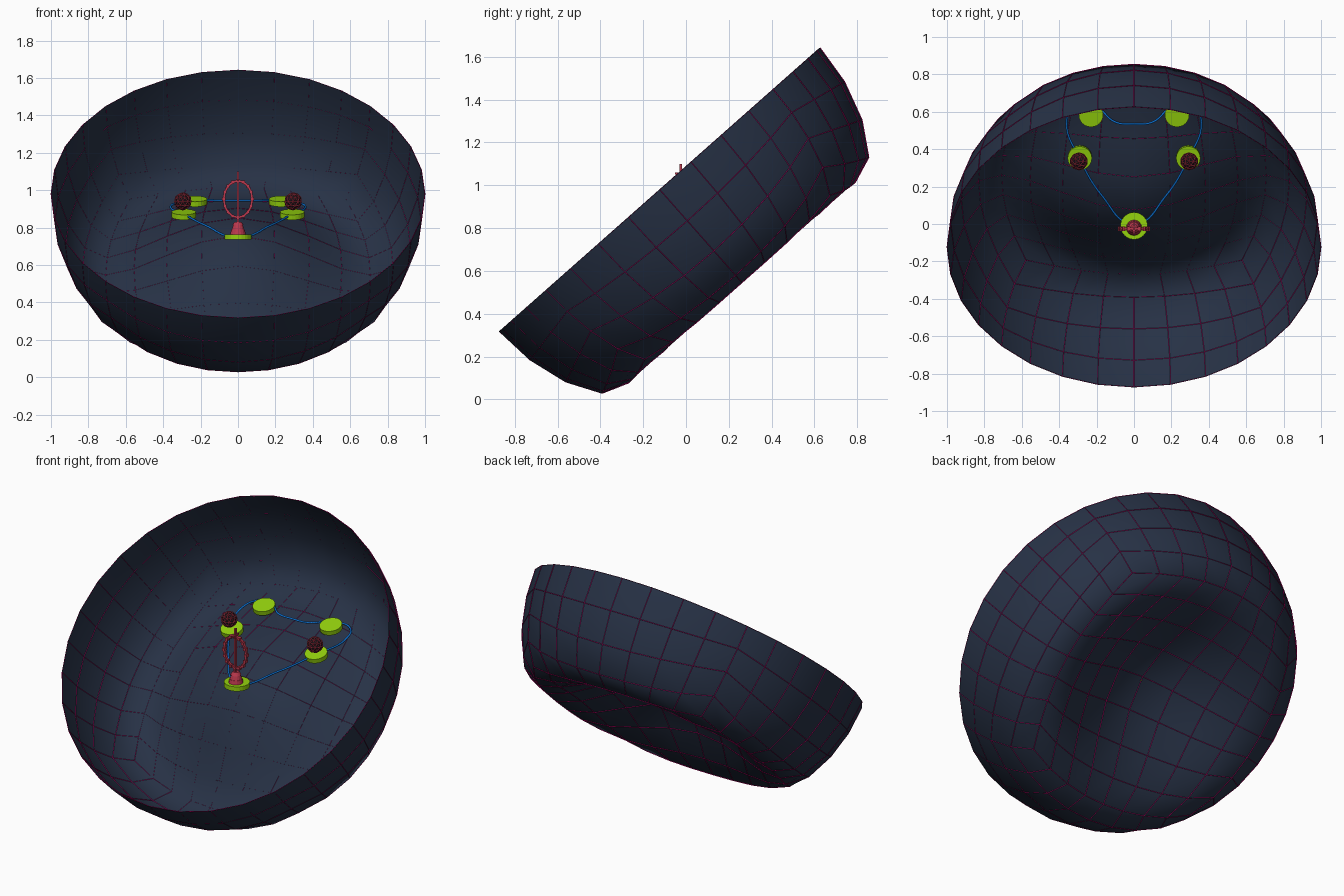
import bpy, bmesh, math
from mathutils import Vector, Matrix

if "Cube" in bpy.data.objects:
    bpy.data.objects.remove(bpy.data.objects["Cube"])

def material(name, rgb):
    m = bpy.data.materials.new(name)
    m.diffuse_color = (*rgb, 1)
    m.use_nodes = True
    m.node_tree.nodes["Principled BSDF"].inputs["Base Color"].default_value = m.diffuse_color
    return m

NAVY = material("navy shell", (0.020, 0.031, 0.060))
PINK = material("pink grid", (0.72, 0.0, 0.19))
BLUE = material("blue path", (0.004, 0.16, 0.62))
LIME = material("lime pad", (0.30, 0.65, 0.004))
RED = material("rose red", (0.50, 0.04, 0.075))
BLACK = material("charcoal", (0.012, 0.009, 0.012))

def add_object(name, bm, mat, smooth=False):
    me = bpy.data.meshes.new(name)
    bm.to_mesh(me)
    bm.free()
    me.materials.append(mat)
    for p in me.polygons:
        p.use_smooth = smooth
    ob = bpy.data.objects.new(name, me)
    bpy.context.collection.objects.link(ob)
    return ob

# --- bowl: lower half of a cube-sphere with its pole pushed inward, then tilted
TILT = Matrix.Translation((0, -0.125, 0.98)) @ Matrix.Rotation(math.radians(41.5), 4, 'X')

def bowl_mesh():
    bm = bmesh.new()
    bmesh.ops.create_cube(bm, size=2)
    bmesh.ops.subdivide_edges(bm, edges=bm.edges[:], cuts=7, use_grid_fill=True)
    for v in bm.verts:
        v.co = Vector([math.tan(c * math.pi / 4) for c in v.co]).normalized()
    bmesh.ops.delete(bm, geom=[v for v in bm.verts if v.co.z > 0.01], context='VERTS')
    pole = Vector((0, 0, -1))
    for v in bm.verts:
        t = max(0, 1 - (v.co - pole).length / 1.05)
        v.co.z += 0.70 * (3 * t * t - 2 * t ** 3)
    bmesh.ops.transform(bm, matrix=TILT, verts=bm.verts[:])
    return bm

add_object("bowl_shell", bowl_mesh(), NAVY, True)

# thin grid lines lying along the bowl's edges, nudged back a little
grid = add_object("grid_lines", bowl_mesh(), PINK)
grid.location.y = 0.002
wire = grid.modifiers.new("wire", 'WIREFRAME')
wire.thickness = 0.004
wire.offset = 0
wire.use_even_offset = False

# --- lime pads on the floor
def pad(name, loc, r, tilt=0):
    bm = bmesh.new()
    m = Matrix.Translation(loc) @ Matrix.Rotation(math.radians(tilt), 4, 'X')
    bmesh.ops.create_cone(bm, cap_ends=True, segments=24, radius1=r, radius2=r,
                          depth=0.028, matrix=m)
    add_object(name, bm, LIME)

pad("centre_pad", (0, -0.01, 0.75), 0.073)
for s, side in ((-1, "left"), (1, "right")):
    pad(side + "_pad", (s * 0.29, 0.355, 0.87), 0.065, 14)
    pad(side + "_back_pad", (s * 0.23, 0.585, 0.94), 0.065, 14)

# --- closed blue path through the pads
half = [(0.17, 0.15, 0.81), (0.29, 0.35, 0.872), (0.36, 0.54, 0.91), (0.31, 0.65, 0.935),
        (0.2, 0.625, 0.945), (0.1, 0.545, 0.945)]
pts = [(0, 0, 0.748)] + half + [(0, 0.535, 0.945)] + [(-x, y, z) for x, y, z in reversed(half)]
cu = bpy.data.curves.new("path", 'CURVE')
cu.dimensions = '3D'
cu.bevel_depth = 0.006
cu.bevel_resolution = 1
cu.resolution_u = 8
sp = cu.splines.new('BEZIER')
sp.bezier_points.add(len(pts) - 1)
for bp, p in zip(sp.bezier_points, pts):
    bp.co = p
    bp.handle_left_type = bp.handle_right_type = 'AUTO'
sp.use_cyclic_u = True
cu.materials.append(BLUE)
bpy.context.collection.objects.link(bpy.data.objects.new("blue_path", cu))

# --- dark faceted balls with a red cage on the side pads
def ball(r, loc):
    bm = bmesh.new()
    bmesh.ops.create_icosphere(bm, subdivisions=2, radius=r,
                               matrix=Matrix.Translation(loc))
    return bm

for s, side in ((-1, "left"), (1, "right")):
    loc = (s * 0.295, 0.335, 0.94)
    add_object(side + "_ball", ball(0.046, loc), BLACK)
    cage = add_object(side + "_ball_cage", ball(0.046, loc), RED)
    w = cage.modifiers.new("wire", 'WIREFRAME')
    w.thickness = 0.005
    w.offset = 0

# --- red ornament in the centre: stepped foot, rod and knobbed oval ring
Y = -0.025
bm = bmesh.new()
for z, r1, r2, d in ((0.775, 0.042, 0.036, 0.025), (0.80, 0.034, 0.026, 0.025),
                     (0.822, 0.03, 0.018, 0.018)):
    bmesh.ops.create_cone(bm, cap_ends=True, segments=16, radius1=r1, radius2=r2, depth=d,
                          matrix=Matrix.Translation((0, Y + 0.005, z)))
add_object("ornament_foot", bm, RED)

bm = bmesh.new()
def box(loc, size, angle=0):
    m = (Matrix.Translation(loc) @ Matrix.Rotation(angle, 4, 'Y')
         @ Matrix.Diagonal((*size, 1)))
    bmesh.ops.create_cube(bm, size=1, matrix=m)

box((0, Y, 0.965), (0.011, 0.011, 0.27))
box((0, Y, 1.055), (0.011, 0.055, 0.011))
N = 16
ring = [Vector((0.076 * math.sin(2 * math.pi * i / N), Y,
                0.952 + 0.098 * math.cos(2 * math.pi * i / N))) for i in range(N)]
for i, a in enumerate(ring):
    b = ring[(i + 1) % N]
    d = b - a
    box((a + b) / 2, (0.012, 0.014, d.length + 0.004), math.atan2(d.x, d.z))
    box(a, (0.017, 0.024, 0.017))
add_object("ornament_ring", bm, RED)
